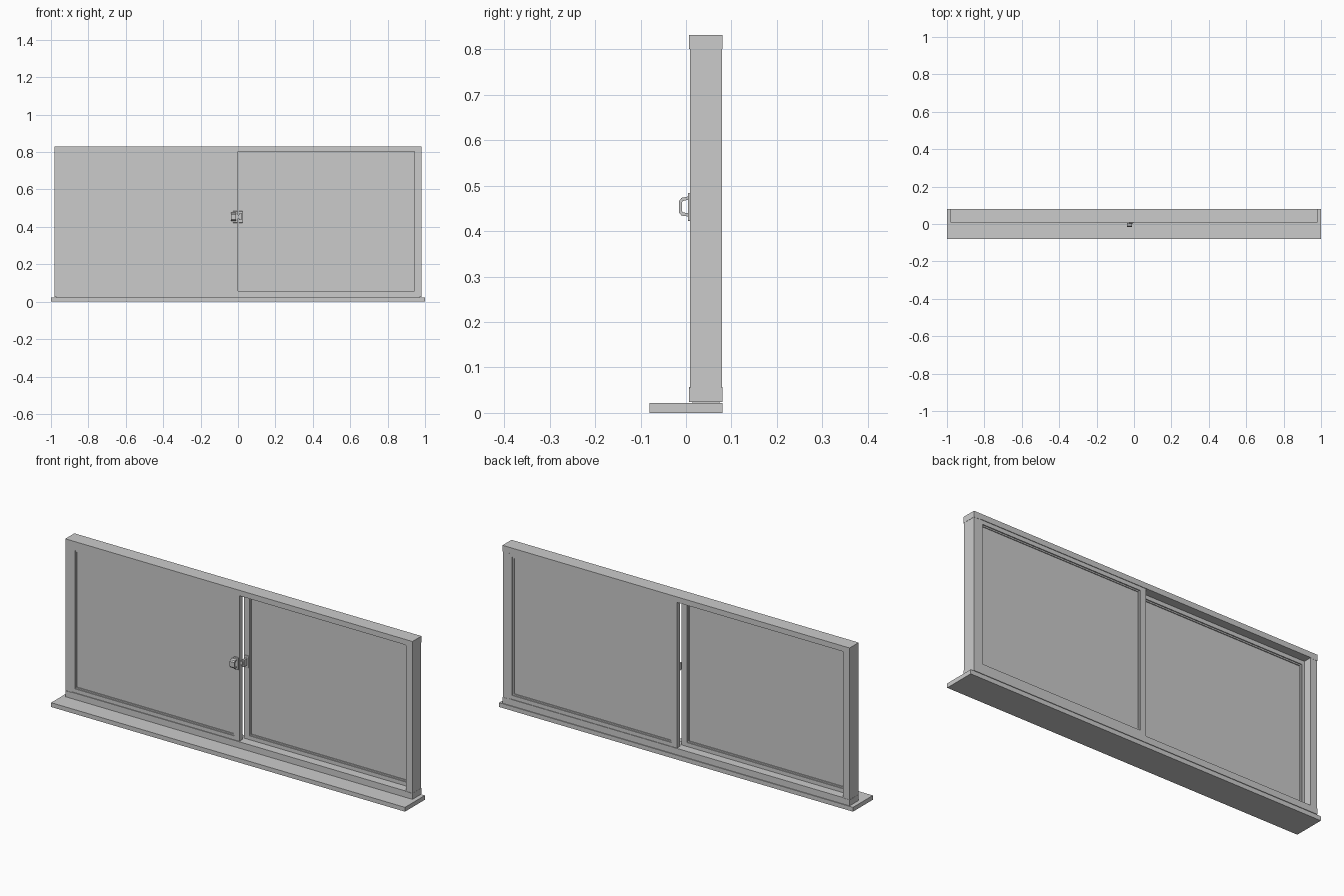
import bpy, bmesh

if "Cube" in bpy.data.objects:
    bpy.data.objects.remove(bpy.data.objects["Cube"])


def finish(name, bm, bevel=0.0):
    bmesh.ops.recalc_face_normals(bm, faces=bm.faces)
    mesh = bpy.data.meshes.new(name)
    bm.to_mesh(mesh)
    bm.free()
    obj = bpy.data.objects.new(name, mesh)
    bpy.context.collection.objects.link(obj)
    if bevel:
        mod = obj.modifiers.new("edge", 'BEVEL')
        mod.width, mod.segments = bevel, 2
    return obj


def box(name, x, y, z, bevel=0.0):
    bm = bmesh.new()
    bmesh.ops.create_cube(bm, size=1)
    for v in bm.verts:
        v.co = [lo + (c + 0.5) * (hi - lo) for c, (lo, hi) in zip(v.co, (x, y, z))]
    return finish(name, bm, bevel)


def ring(name, x, z, profile):
    """Mitred rectangular frame; profile points are (inset, y)."""
    bm = bmesh.new()
    loops = []
    for sx, sz in ((0, 0), (1, 0), (1, 1), (0, 1)):
        loops.append([bm.verts.new((x[sx] + d * (1 - 2 * sx), y, z[sz] + d * (1 - 2 * sz)))
                      for d, y in profile])
    n = len(profile)
    for i in range(4):
        a, b = loops[i], loops[(i + 1) % 4]
        for j in range(n):
            k = (j + 1) % n
            bm.faces.new((a[j], a[k], b[k], b[j]))
    return finish(name, bm)


def sash(name, x, y):
    """Sliding sash: stiles and rails with a stepped glazing bead, plus pane."""
    y0, y1 = y
    z = (0.047, 0.813)
    ring(name + "_frame", x, z, [(0, y0), (0.030, y0), (0.030, y0 + 0.005),
                                 (0.037, y0 + 0.005), (0.037, y1 - 0.005),
                                 (0.030, y1 - 0.005), (0.030, y1), (0, y1)])
    mid = (y0 + y1) / 2
    box(name + "_pane", (x[0] + 0.033, x[1] - 0.033), (mid - 0.003, mid + 0.003),
        (z[0] + 0.033, z[1] - 0.033))


# Sill board and the recessed seal above it
box("sill", (-1, 1), (-0.08, 0.08), (0, 0.022))
box("sill_seal", (-0.97, 0.97), (0.014, 0.074), (0.021, 0.026))

# Outer frame: jambs, head and bottom track
for side, s in (("left", -1), ("right", 1)):
    box(side + "_jamb", sorted((s * 0.98, s * 0.943)), (0.009, 0.079), (0.025, 0.83))
    # Shallow end caps of the head and bottom track
    for part, z in (("head", (0.80, 0.831)), ("track", (0.0245, 0.055))):
        box(side + "_" + part + "_cap", sorted((s * 0.981, s * 0.943)), (0.007, 0.08), z)
box("head", (-0.943, 0.943), (0.007, 0.08), (0.803, 0.831))
box("bottom_track", (-0.943, 0.943), (0.007, 0.08), (0.0245, 0.057))

# Sashes: left slides in the front plane, right behind it
sash("left_sash", (-0.96, 0.0), (0.011, 0.036))
sash("right_sash", (-0.003, 0.96), (0.053, 0.077))

# Pull handle on the left sash: back plate and D-shaped loop
box("handle_plate", (-0.028, -0.003), (0.004, 0.013), (0.422, 0.484), 0.002)
outer = [(0.005, 0.432), (-0.010, 0.434), (-0.015, 0.440),
         (-0.015, 0.466), (-0.010, 0.473), (0.005, 0.476)]
inner = [(0.005, 0.439), (-0.007, 0.441), (-0.009, 0.444),
         (-0.009, 0.462), (-0.007, 0.466), (0.005, 0.469)]
bm = bmesh.new()
rows = [[[bm.verts.new((x, y, z)) for y, z in line] for line in (outer, inner)]
        for x in (-0.037, -0.010)]
(o0, i0), (o1, i1) = rows
for j in range(5):
    for a, b in ((o0, i0), (i0, i1), (i1, o1), (o1, o0)):
        bm.faces.new((a[j], a[j + 1], b[j + 1], b[j]))
for j in (0, 5):
    bm.faces.new((o0[j], i0[j], i1[j], o1[j]))
finish("handle_loop", bm)

# Latch tongue and keeper on the right sash
box("latch_tongue", (-0.008, 0.012), (0.018, 0.026), (0.446, 0.464))
box("keeper_plate", (0.003, 0.026), (0.048, 0.055), (0.422, 0.484), 0.002)
box("keeper_hook", (0.006, 0.018), (0.022, 0.05), (0.436, 0.472), 0.002)
